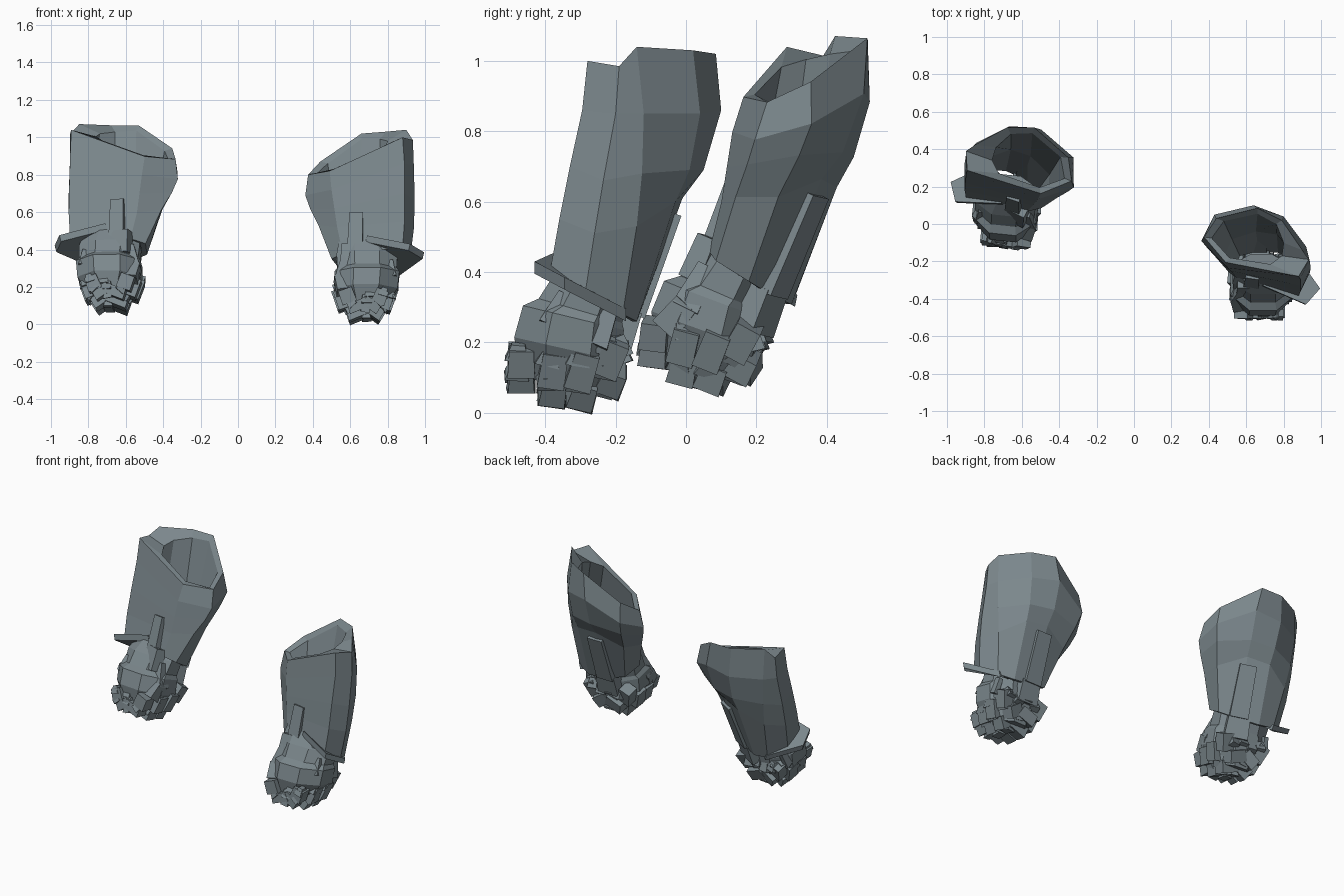
import bpy, bmesh, math, random
from mathutils import Matrix, Vector, Euler

if "Cube" in bpy.data.objects:
    bpy.data.objects.remove(bpy.data.objects["Cube"])

metal = bpy.data.materials.new("steel_grey")
metal.diffuse_color = (0.2, 0.245, 0.265, 1)
metal.use_nodes = True
metal.node_tree.nodes["Principled BSDF"].inputs["Base Color"].default_value = metal.diffuse_color
rad = math.radians
T, R = Matrix.Translation, Matrix.Rotation

# Placement of each arm: the left one is mirrored, turned and tilted, with its own wrist pose
mirror = Matrix.Scale(-1, 4, (1, 0, 0))
turned = (T((0.602, 0.362, 1.003)) @ R(rad(-5.2), 4, 'X') @ R(rad(4), 4, 'Y')
          @ R(rad(27), 4, 'Z') @ T((-.66, .08, -.95)))
wrist = T((.685, .055, .225)) @ R(rad(-7), 4, 'X') @ R(rad(6), 4, 'Z') @ T((-.685, .335, -.17))
ARM = {"right": Matrix.Identity(4), "left": mirror @ turned}
FIST = {"right": Matrix.Identity(4), "left": mirror @ wrist}


def finish(name, bm, side, place=ARM):
    bmesh.ops.transform(bm, matrix=place[side], verts=bm.verts)
    bmesh.ops.recalc_face_normals(bm, faces=bm.faces)
    me = bpy.data.meshes.new(f"{side}_{name}")
    bm.to_mesh(me)
    bm.free()
    me.materials.append(metal)
    ob = bpy.data.objects.new(f"{side}_{name}", me)
    bpy.context.collection.objects.link(ob)


def loft(bm, rings, closed=False):
    """Skin rings of points; closed joins the last ring to the first, else ends are capped."""
    rows = [[bm.verts.new(p) for p in r] for r in rings]
    n = len(rows[0])
    for a, b in zip(rows, rows[1:] + (rows[:1] if closed else [])):
        for i in range(n):
            j = (i + 1) % n
            bm.faces.new((a[i], a[j], b[j], b[i]))
    if not closed:
        bm.faces.new(rows[0][::-1])
        bm.faces.new(rows[-1])


def box(bm, c, size, rot=(0, 0, 0), taper=1.0):
    """Block whose top (+z) end is scaled by taper."""
    m = T(c) @ Euler([rad(a) for a in rot]).to_matrix().to_4x4()
    rings = []
    for z, k in ((-.5, 1), (.5, taper)):
        rings.append([m @ Vector((x * k * size[0], y * k * size[1], z * size[2]))
                      for x, y in ((-.5, -.5), (-.5, .5), (.5, .5), (.5, -.5))])
    loft(bm, rings)


def shrink(ring, k):
    c = sum((Vector(p) for p in ring), Vector()) / len(ring)
    return [Vector((c.x + (x - c.x) * k, c.y + (y - c.y) * k, z)) for x, y, z in ring]


# Forearm sections: inner, inner back, back, back outer, outer, outer front, front, front inner
SHELL = [
    [(.375, -.07, .80), (.44, .03, .87), (.66, .085, 1.02), (.79, .02, 1.03),
     (.90, -.14, 1.04), (.935, -.19, .985), (.88, -.28, 1.0), (.49, -.205, .82)],
    [(.36, -.09, .69), (.43, .05, .75), (.64, .10, .86), (.80, .04, .85),
     (.92, -.12, .85), (.94, -.20, .85), (.89, -.295, .86), (.50, -.235, .72)],
    [(.385, -.12, .62), (.45, .01, .66), (.64, .05, .69), (.79, .01, .69),
     (.915, -.125, .68), (.945, -.235, .66), (.89, -.33, .70), (.515, -.25, .62)],
    [(.43, -.17, .53), (.48, -.06, .54), (.64, -.01, .61), (.78, -.03, .60),
     (.90, -.14, .53), (.94, -.26, .51), (.89, -.36, .55), (.53, -.265, .52)],
    [(.50, -.25, .35), (.54, -.16, .30), (.66, -.135, .27), (.78, -.14, .26),
     (.87, -.18, .28), (.92, -.285, .35), (.88, -.385, .41), (.56, -.305, .38)],
]
# Inner edge of the rim, set far in on the thick outer side
MOUTH = [(.415, -.075, .80), (.48, .015, .86), (.66, .055, .99), (.76, 0, .99),
         (.80, -.10, .98), (.79, -.17, .96), (.73, -.215, .93), (.51, -.18, .83)]
# Hand sections: centre x, y, z, half width, half depth
HAND = [(.68, -.24, .46, .14, .08), (.69, -.27, .36, .165, .105), (.69, -.30, .29, .16, .12),
        (.69, -.32, .27, .175, .145), (.685, -.335, .18, .17, .155), (.68, -.34, .07, .10, .13)]
FLANGE = [(.69, -.33, .475), (.92, -.43, .43), (.995, -.345, .385),
          (.87, -.17, .295), (.80, -.18, .31), (.73, -.28, .42)]

for side in ARM:
    random.seed(4)
    # Hollow forearm shell
    bm = bmesh.new()
    loft(bm, SHELL + [shrink(SHELL[4], .85), shrink(SHELL[3], .8), MOUTH], closed=True)
    finish("forearm_shell", bm, side)

    # Flared guard at the outer lower edge
    bm = bmesh.new()
    loft(bm, [FLANGE, [Vector(p) + Vector((-.008, 0, -.035)) for p in FLANGE]])
    finish("cuff_guard", bm, side)

    # Raised straps on the front and back of the wrist
    bm = bmesh.new()
    box(bm, (.63, -.305, .475), (.085, .05, .25), (-15, 0, -8), .85)
    box(bm, (.60, -.335, .36), (.11, .07, .13), (-18, 0, 0), .85)
    finish("front_strap", bm, side)
    bm = bmesh.new()
    box(bm, (.655, -.083, .42), (.11, .04, .31), (-20, 0, 0), .9)
    box(bm, (.66, -.175, .23), (.14, .07, .13), (-18, 0, 0), .9)
    finish("back_strap", bm, side)

    # Hand body with a stepped armour edge
    bm = bmesh.new()
    rings = []
    for x, y, z, w, d in HAND:
        ring = []
        for k in range(8):
            a = -math.tau * (k + .5) / 8
            px, py = 1.07 * math.cos(a), 1.07 * math.sin(a)
            ring.append((x + w * px, y + d * py, z - .035 * py * (z < .4)))
        rings.append(ring)
    loft(bm, rings)
    finish("hand", bm, side, FIST)

    # Four curled fingers of four segments, narrowing toward the front of the fist
    fingers, plates = bmesh.new(), bmesh.new()
    for y, z, k in ((-.468, .08, .72), (-.378, .04, .92), (-.295, .03, 1), (-.215, .07, .95)):
        tilt = (y + .34) * -90 - 12
        for x, dz, size, turn, taper in ((.80, .095, (.075, .078, .11), 22, .9),
                                         (.735, .035, (.10, .075, .075), 35, .9),
                                         (.635, .03, (.115, .08, .075), -22, .9),
                                         (.555, .10, (.08, .078, .11), -20, .95)):
            size = (size[0], size[1], size[2] * k)
            box(fingers, (.66 + (x - .66) * k, y, z + dz * k), size, (tilt, turn, 0), taper)
        # Overlapping wedge plates over the knuckles and joints
        for x, dz, turn in ((.825, .13, 25), (.80, .06, 50), (.69, .015, 5), (.585, .05, -45)):
            j = [random.uniform(-9, 9) for _ in range(3)]
            box(plates, (.66 + (x - .66) * k, y - .01, z + dz * k), (.05, .07, .045),
                (tilt + j[0], turn + j[1], j[2]), .55)
    finish("fingers", fingers, side, FIST)
    finish("joint_plates", plates, side, FIST)

    # Thumb folded across the front inner side
    bm = bmesh.new()
    box(bm, (.57, -.36, .29), (.085, .08, .14), (-20, 14, 0), .8)
    box(bm, (.555, -.405, .21), (.075, .085, .10), (-35, -8, 10), .85)
    box(bm, (.56, -.36, .185), (.07, .11, .065), (12, 0, -12), .85)
    finish("thumb", bm, side, FIST)

    # Layered plates around the back of the hand
    bm = bmesh.new()
    box(bm, (.83, -.30, .265), (.03, .21, .10), (-24, -10, 0), .85)
    for k in range(4):
        box(bm, (.69 + .02 * (k % 2), -.48 + .015 * k, .13 + .035 * k),
            (.07, .04, .05), (-25, 0, 12 - 8 * k), .7)
        box(bm, (.60 + .06 * k, -.185, .17 + .02 * (k % 2)),
            (.06, .04, .06), (20, 0, 10 * k - 15), .7)
    finish("hand_plates", bm, side, FIST)
